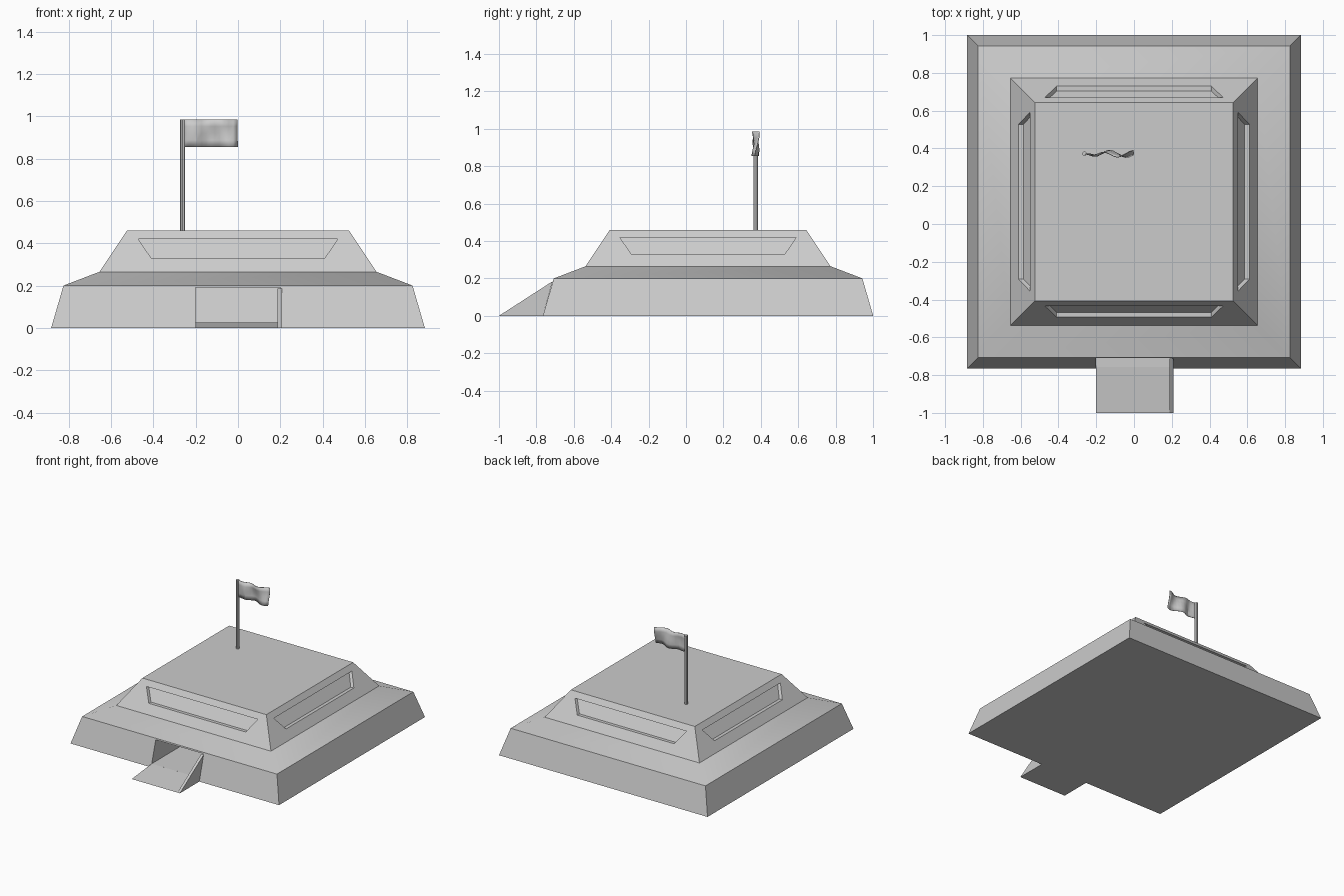
import bpy, bmesh, math
from mathutils import Vector

cube = bpy.data.objects.get("Cube")
if cube:
    bpy.data.objects.remove(cube, do_unlink=True)

CY = 0.118  # centre of the building along y

grey = bpy.data.materials.new("concrete_grey")
grey.use_nodes = True
grey.diffuse_color = (0.6, 0.6, 0.6, 1)
grey.node_tree.nodes["Principled BSDF"].inputs["Base Color"].default_value = (0.6, 0.6, 0.6, 1)


def finish(name, bm, smooth=False):
    bmesh.ops.remove_doubles(bm, verts=bm.verts, dist=0.0001)
    bmesh.ops.recalc_face_normals(bm, faces=bm.faces)
    mesh = bpy.data.meshes.new(name)
    bm.to_mesh(mesh)
    bm.free()
    mesh.materials.append(grey)
    ob = bpy.data.objects.new(name, mesh)
    bpy.context.collection.objects.link(ob)
    if smooth:
        bpy.ops.object.select_all(action='DESELECT')
        ob.select_set(True)
        bpy.context.view_layer.objects.active = ob
        bpy.ops.object.shade_smooth_by_angle(angle=math.radians(30))
    return ob


def face(bm, points):
    return bm.faces.new([bm.verts.new(p) for p in points])


def turn(p, k):
    """Rotate a point by k quarter turns and move it to the building centre."""
    x, y, z = p
    for _ in range(k):
        x, y = -y, x
    return Vector((x, y + CY, z))


def wall(bm, k, low, high, hole=None, depth=0):
    """Sloping wall between two (half width, z) levels, with an optional recess."""
    (r0, z0), (r1, z1) = low, high

    def quad(w0, h0, w1, h1, push=0):
        def out(h):
            return -(r0 + (r1 - r0) * (h - z0) / (z1 - z0)) + push
        corners = [(-w0, h0), (w0, h0), (w1, h1), (-w1, h1)]
        return [turn((x, out(h), h), k) for x, h in corners]

    outer = quad(r0, z0, r1, z1)
    if hole is None:
        face(bm, outer)
        return
    rim, back = quad(*hole), quad(*hole, depth)
    for i in range(4):
        j = (i + 1) % 4
        face(bm, [outer[i], outer[j], rim[j], rim[i]])
        face(bm, [rim[i], rim[j], back[j], back[i]])
    face(bm, back)


# Bunker body: three sloping tiers, window recesses and a front doorway
levels = [(0.883, 0), (0.825, 0.2), (0.655, 0.265), (0.525, 0.46)]
window = (0.41, 0.33, 0.472, 0.42)
doorway = (0.2, 0.025, 0.2, 0.19)
bm = bmesh.new()
for k in range(4):
    wall(bm, k, levels[0], levels[1], doorway if k == 0 else None, 0.5)
    wall(bm, k, levels[1], levels[2])
    wall(bm, k, levels[2], levels[3], window, 0.026)
for r, z in (levels[0], levels[-1]):
    face(bm, [turn((-r, -r, z), k) for k in range(4)])
finish("bunker_body", bm, True)


def prism(name, profile, x0, x1):
    """Extrude a (y, z) profile along x."""
    bm = bmesh.new()
    f = face(bm, [(x0, y, z) for y, z in profile])
    ext = bmesh.ops.extrude_face_region(bm, geom=[f])
    moved = [v for v in ext["geom"] if isinstance(v, bmesh.types.BMVert)]
    bmesh.ops.translate(bm, verts=moved, vec=(x1 - x0, 0, 0))
    return finish(name, bm)


# Entrance ramp and its side fin
prism("entrance_ramp", [(-1, 0), (-0.757, 0.025), (-0.765, 0)], -0.2, 0.2)
prism("ramp_side_fin", [(-1, 0), (-0.713, 0.185), (-0.765, 0)], 0.187, 0.208)

# Flag pole
bm = bmesh.new()
bmesh.ops.create_cone(bm, cap_ends=True, segments=8, radius1=0.012, radius2=0.012, depth=0.525)
bmesh.ops.translate(bm, verts=bm.verts, vec=(-0.262, 0.373, 0.7225))
finish("flag_pole", bm)

# Waving flag
bm = bmesh.new()
bmesh.ops.create_grid(bm, x_segments=12, y_segments=4, size=0.5)
for v in bm.verts:
    u, h = v.co.x + 0.5, v.co.y + 0.5
    wave = 0.014 * math.sin(u * 10.5 + h * 1.6 + 2.2) + 0.006 * math.sin(u * 5 - h * 4)
    v.co = (-0.258 + 0.256 * u, 0.371 + wave * min(1, u * 4), 0.855 + 0.13 * h)
flag = finish("flag", bm, True)
solid = flag.modifiers.new("thickness", 'SOLIDIFY')
solid.thickness = 0.004
solid.offset = 0
